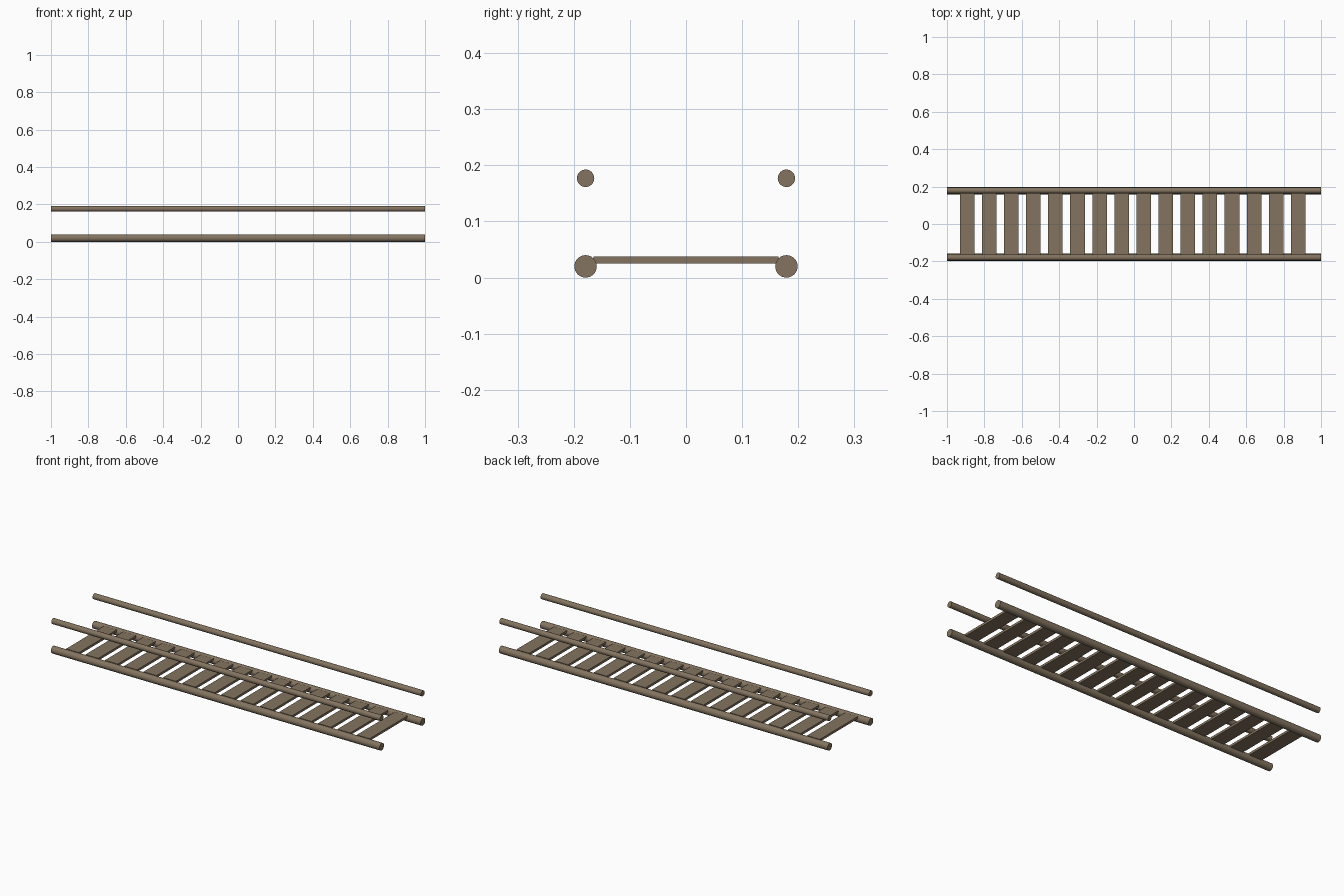
import bpy
import math

if "Cube" in bpy.data.objects:
    bpy.data.objects.remove(bpy.data.objects["Cube"], do_unlink=True)

# Weathered wood
COLOR = (0.23, 0.175, 0.117, 1)
wood = bpy.data.materials.new("weathered_wood")
wood.use_nodes = True
wood.diffuse_color = COLOR
wood.node_tree.nodes["Principled BSDF"].inputs["Base Color"].default_value = COLOR

RAIL_Y = 0.179


def rail(name, y, z, radius):
    """Round pole running the full length along x."""
    bpy.ops.mesh.primitive_cylinder_add(
        vertices=32, radius=radius, depth=2,
        location=(0, y, z), rotation=(0, math.pi / 2, 0))
    obj = bpy.context.object
    obj.name = name
    obj.data.materials.append(wood)
    bpy.ops.object.shade_smooth_by_angle(angle=math.radians(35))


def plank(name, x):
    """Flat walking board between the two bottom poles."""
    bpy.ops.mesh.primitive_cube_add(size=1, location=(x, 0, 0.031))
    obj = bpy.context.object
    obj.name = name
    obj.scale = (0.078, 0.33, 0.0125)
    bpy.ops.object.transform_apply(location=False, rotation=False, scale=True)
    obj.data.materials.append(wood)


# Bottom poles and handrails on both sides
for side, sign in (("front", -1), ("back", 1)):
    rail(side + "_bottom_pole", sign * RAIL_Y, 0.02, 0.02)
    rail(side + "_handrail", sign * RAIL_Y, 0.177, 0.0155)

# Walking boards, evenly spaced
for i in range(16):
    plank(f"walking_board_{i + 1}", -0.892 + i * 0.118)
